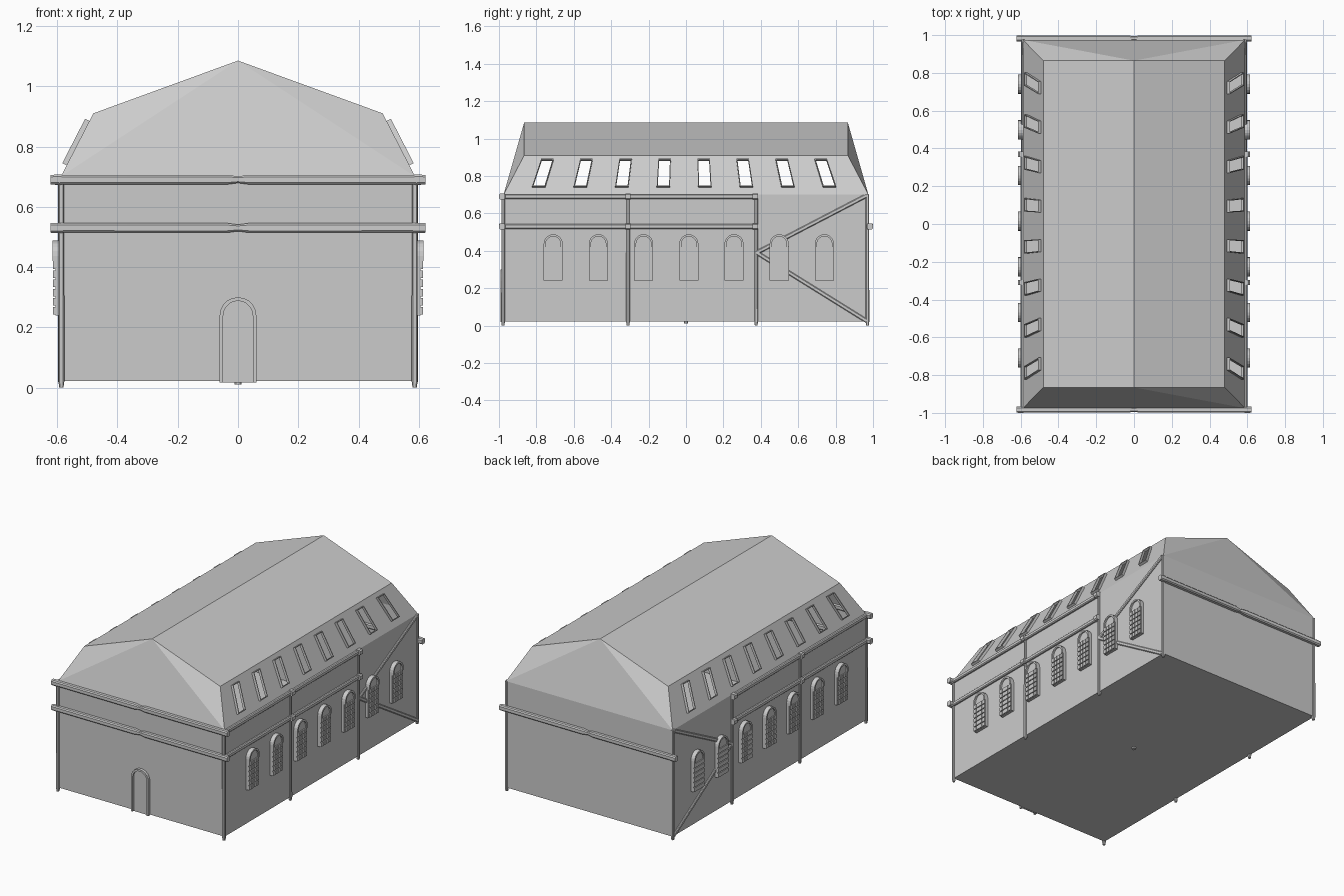
import bpy, bmesh, math
from mathutils import Vector

if "Cube" in bpy.data.objects:
    bpy.data.objects.remove(bpy.data.objects["Cube"])

W, L = 0.588, 0.975            # wall half width / half length
TW, TL = 0.48, 0.865           # roof break half width / half length
Z0, Z1, Z2, Z3 = 0.022, 0.70, 0.91, 1.085


def finish(bm, name, smooth=False):
    bmesh.ops.remove_doubles(bm, verts=bm.verts, dist=1e-5)
    bmesh.ops.recalc_face_normals(bm, faces=bm.faces)
    me = bpy.data.meshes.new(name)
    bm.to_mesh(me)
    bm.free()
    ob = bpy.data.objects.new(name, me)
    bpy.context.collection.objects.link(ob)
    if smooth:
        bpy.context.view_layer.objects.active = ob
        ob.select_set(True)
        bpy.ops.object.shade_smooth_by_angle(angle=math.radians(25))
        ob.select_set(False)
    return ob


def face(bm, pts):
    return bm.faces.new([bm.verts.new(p) for p in pts])


def loft(bm, rings, closed=False):
    """Skin a list of equal-length closed rings; cap the ends unless closed."""
    vs = [[bm.verts.new(p) for p in r] for r in rings]
    n = len(vs[0])
    pairs = list(zip(vs, vs[1:])) + ([(vs[-1], vs[0])] if closed else [])
    for a, b in pairs:
        for i in range(n):
            bm.faces.new((a[i], a[(i + 1) % n], b[(i + 1) % n], b[i]))
    if not closed:
        bm.faces.new(vs[0])
        bm.faces.new(vs[-1])


def beam(bm, p0, p1, stations):
    """Chamfered square timber from p0 to p1; stations = (fraction, half size)."""
    p0, p1 = Vector(p0), Vector(p1)
    d = (p1 - p0).normalized()
    u = d.cross(Vector((0, 1, 0) if abs(d.x) > .9 else (1, 0, 0))).normalized()
    v = d.cross(u)
    oct8 = [(1, .6), (.6, 1), (-.6, 1), (-1, .6), (-1, -.6), (-.6, -1), (.6, -1), (1, -.6)]
    loft(bm, [[p0.lerp(p1, t) + u * a * r + v * b * r for a, b in oct8] for t, r in stations])


def arch(hw, zb, zt, n=10):
    """Round-headed outline as (across, z) points."""
    pts = [(-hw, zb)]
    pts += [(-hw * math.cos(math.pi * i / n), zt - hw + hw * math.sin(math.pi * i / n))
            for i in range(n + 1)]
    return pts + [(hw, zb)]


def arch_band(bm, outer, inner, f, d0, d1):
    """Raised band between two arch outlines; f maps (across, z, depth) to space."""
    for o0, o1, i0, i1 in zip(outer, outer[1:], inner, inner[1:]):
        face(bm, [f(*o0, d1), f(*o1, d1), f(*i1, d1), f(*i0, d1)])
        face(bm, [f(*o0, d0), f(*o1, d0), f(*o1, d1), f(*o0, d1)])
        face(bm, [f(*i0, d0), f(*i1, d0), f(*i1, d1), f(*i0, d1)])
    for o, i in ((outer[0], inner[0]), (outer[-1], inner[-1])):
        face(bm, [f(*o, d0), f(*o, d1), f(*i, d1), f(*i, d0)])


# walls and floor
bm = bmesh.new()
base = [(-W, -L), (W, -L), (W, L), (-W, L)]
face(bm, [(x, y, Z0) for x, y in base])
for (x, y), (a, b) in zip(base, base[1:] + base[:1]):
    face(bm, [(x, y, Z0), (a, b, Z0), (a, b, Z1), (x, y, Z1)])
finish(bm, "walls")


def slope(s, y, t, out=0.0):
    """Point on the steep lower roof; y shrinks slightly towards the top."""
    return Vector((s * (W - (W - TW) * t + .886 * out), y * (1 - .085 * t) - .01,
                   Z1 + (Z2 - Z1) * t + .464 * out))


SKY = [-.79 + i * .2257 for i in range(8)]
HW, TA, TB = .031, .2, .86

# roof with skylight openings in the steep sides
bm = bmesh.new()
for s in (-1, 1):
    lo = [Vector((s * W, e * L, Z1)) for e in (-1, 1)]
    hi = [Vector((s * TW, e * TL, Z2)) for e in (-1, 1)]
    def row(t):
        a, b = lo[0].lerp(hi[0], t), lo[1].lerp(hi[1], t)
        return [a] + [slope(s, c + e * HW, t) for c in SKY for e in (-1, 1)] + [b]
    ra, rb = row(TA), row(TB)
    face(bm, lo + ra[::-1])
    face(bm, rb + hi[::-1])
    for i in range(0, len(ra), 2):
        face(bm, [ra[i], ra[i + 1], rb[i + 1], rb[i]])
    face(bm, [hi[0], hi[1], (0, TL, Z3), (0, -TL, Z3)])
    for e in (0, 1):
        y = (2 * e - 1)
        face(bm, [lo[e], hi[e], (0, y * TL, Z3)])
        face(bm, [lo[e], (0, y * TL, Z3), (0, y * L, Z1)])
finish(bm, "roof")

# skylight frames
bm = bmesh.new()
for s in (-1, 1):
    for c in SKY:
        def ring(g, out):
            return [slope(s, c + a * (HW + g), t, out) for a, t in
                    ((-1, TA - g * 4), (1, TA - g * 4), (1, TB + g * 4), (-1, TB + g * 4))]
        loft(bm, [ring(0, 0), ring(0, .016), ring(.005, .016), ring(.005, 0)], closed=True)
finish(bm, "skylight_frames")

# arched windows: panel, hood and raised panes
bm = bmesh.new()
for s in (-1, 1):
    for k in range(7):
        yc = -.71 + k * .2417
        def at(a, z, d):
            return Vector((s * (W + d), yc + a, z))
        out = arch(.051, .24, .488)
        loft(bm, [[at(a, z, 0) for a, z in out], [at(a, z, .018) for a, z in out]])
        arch_band(bm, arch(.051, .42, .488), arch(.04, .42, .477), at, .018, .027)
        for r in range(6):
            for c in range(4):
                a0, z0 = -.05 + c * .0255, .242 + r * .0305
                q = [(a0, z0), (a0 + .0215, z0), (a0 + .0215, z0 + .025), (a0, z0 + .025)]
                loft(bm, [[at(a, z, d) for a, z in q] for d in (.018, .025)])
finish(bm, "windows")

# front door with arched surround
def front(a, z, d):
    return Vector((a, -L - d, z))


bm = bmesh.new()
leaf = arch(.049, .018, .288)
loft(bm, [[front(a, z, d) for a, z in leaf] for d in (0, .006)])
arch_band(bm, arch(.061, .018, .30), leaf, front, 0, .018)
finish(bm, "door")

# small peg under the floor
bm = bmesh.new()
beam(bm, (0, 0, .01), (0, 0, .03), [(0, .011), (1, .011)])
finish(bm, "floor_peg")

# horizontal beams across the front and back, pinched in the middle
bm = bmesh.new()
for y, z in ((-.983, .53), (-.983, .69), (.983, .53)):
    for s in (-1, 1):
        beam(bm, (0, y, z), (s * .622, y, z),
             [(0, .011), (.06, .016), (.93, .0155), (.95, .017), (1, .016)])
finish(bm, "end_beams", True)

# horizontal beams along the sides with joint blocks
bm = bmesh.new()
for s in (-1, 1):
    for z in (.53, .69):
        for y0, y1 in ((-.98, -.31), (-.31, .375)):
            beam(bm, (s * .589, y0, z), (s * .589, y1, z), [(0, .013), (1, .013)])
        for y in (-.31, .37):
            beam(bm, (s * .596, y - .014, z), (s * .596, y + .014, z), [(0, .017), (1, .017)])
finish(bm, "side_beams", True)

# vertical posts
bm = bmesh.new()
for s in (-1, 1):
    for y in (-.978, -.31, .375, .97):
        beam(bm, (s * .586, y, 0), (s * .586, y, .70), [(0, .007), (.03, .010), (1, .009)])
finish(bm, "posts", True)

# diagonal braces in the rear bay
bm = bmesh.new()
for s in (-1, 1):
    for z in (.695, .025):
        beam(bm, (s * .586, .378, .39), (s * .586, .965, z), [(0, .011), (1, .011)])
finish(bm, "braces", True)
